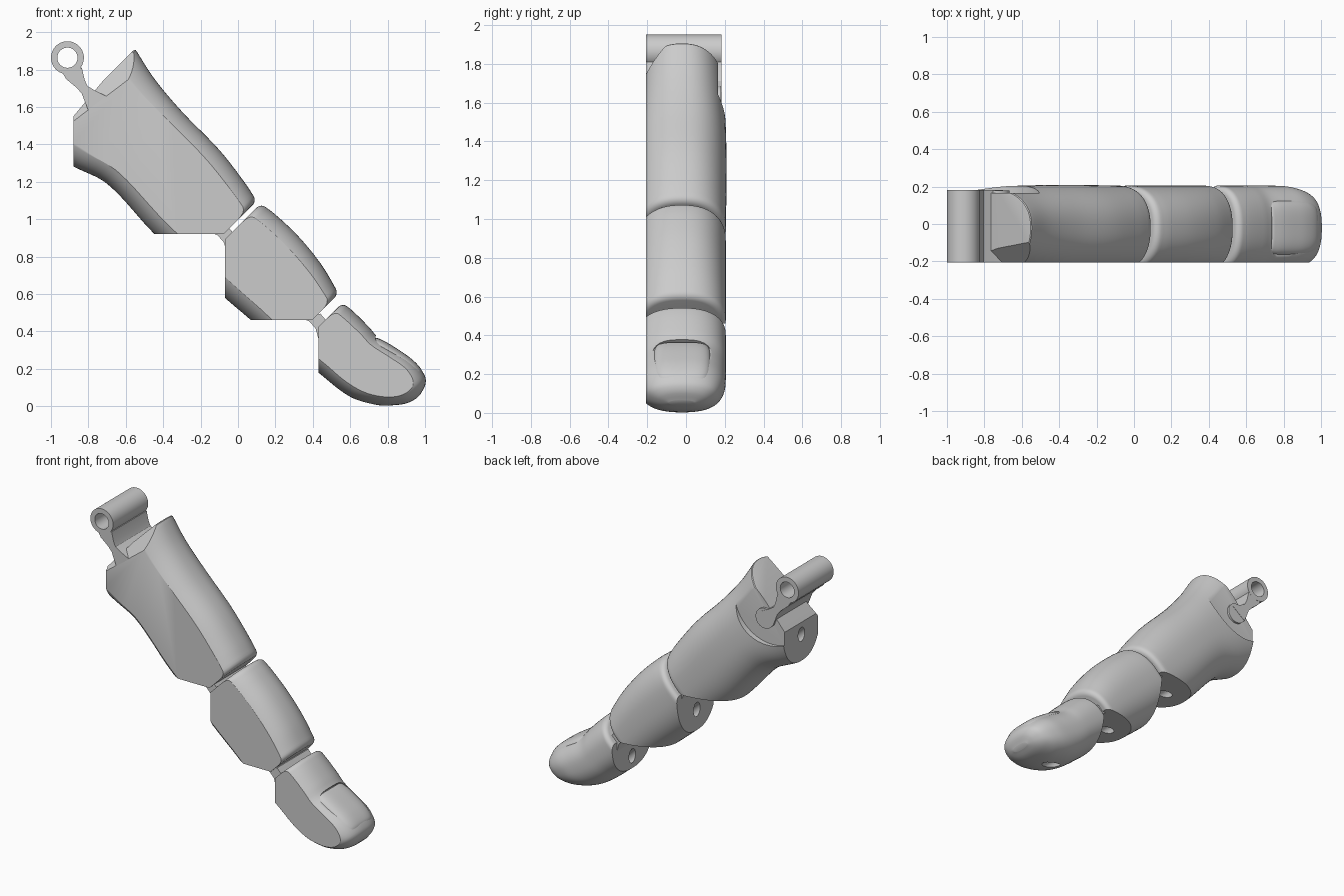
import bpy, bmesh, math
from mathutils import Vector

if "Cube" in bpy.data.objects:
    bpy.data.objects.remove(bpy.data.objects["Cube"])

R2 = math.sqrt(2)
YC = -0.02
grey = bpy.data.materials.new("light grey plastic")
grey.diffuse_color = (0.6, 0.6, 0.6, 1)
grey.use_nodes = True
grey.node_tree.nodes["Principled BSDF"].inputs["Base Color"].default_value = grey.diffuse_color


def world(u, y, v):
    """u runs down along the finger, v towards the back of the finger."""
    return Vector(((u + v) / R2, y, (v - u) / R2))


def curve(pts, u):
    """Smooth curve through (u, value) points."""
    n = len(pts)
    u = min(max(u, pts[0][0]), pts[-1][0])
    i = next(k for k in range(n - 1) if u <= pts[k + 1][0])

    def slope(k):
        a, b = pts[max(k - 1, 0)], pts[min(k + 1, n - 1)]
        return (b[1] - a[1]) / (b[0] - a[0])
    (a, p), (b, q) = pts[i], pts[i + 1]
    h = b - a
    t = (u - a) / h
    return (p * (2*t**3 - 3*t*t + 1) + slope(i) * h * (t**3 - 2*t*t + t)
            + q * (3*t*t - 2*t**3) + slope(i + 1) * h * (t**3 - t*t))


def finish(name, bm):
    bmesh.ops.recalc_face_normals(bm, faces=bm.faces[:])
    me = bpy.data.meshes.new(name)
    bm.to_mesh(me)
    bm.free()
    me.materials.append(grey)
    ob = bpy.data.objects.new(name, me)
    bpy.context.collection.objects.link(ob)
    return ob


def loft(name, top, bottom, width, cuts=(), r0=0.03, r1=0.03,
         front=0.23, back=0.225, power=2.35, n=72, steps=36):
    """Rounded body between two outlines, trimmed by planes (point, normal)."""
    bm = bmesh.new()
    u0, u1 = top[0][0], top[-1][0]
    rings = []
    for k in range(steps + 1):
        f = 0.5 - 0.5 * math.cos(math.pi * k / steps)
        u = u0 + (u1 - u0) * f
        inset = 0
        for r, d in ((r0, u - u0), (r1, u1 - u)):
            if r and d < r:
                inset += r * (1 - math.sqrt(max(0, 1 - ((r - d) / r) ** 2)))
        hi, lo = curve(top, u), curve(bottom, u)
        mid, half = (hi + lo) / 2, (hi - lo) / 2 - inset
        w = curve(width, u)
        ring = []
        for j in range(n):
            a = 2 * math.pi * j / n
            c, s = math.cos(a), math.sin(a)
            side = (back if c > 0 else front) * w - inset
            y = YC + side * math.copysign(abs(c) ** (2 / power), c)
            v = mid + half * math.copysign(abs(s) ** (2 / power), s)
            ring.append(bm.verts.new(world(u, y, v)))
        rings.append(ring)
    for a, b in zip(rings, rings[1:]):
        for j in range(n):
            bm.faces.new((a[j], a[(j + 1) % n], b[(j + 1) % n], b[j]))
    bm.faces.new(rings[0])
    bm.faces.new(rings[-1])
    for co, no in cuts:
        res = bmesh.ops.bisect_plane(bm, geom=bm.verts[:] + bm.edges[:] + bm.faces[:], dist=1e-5,
                                     plane_co=co, plane_no=no, clear_outer=True)
        edges = [e for e in res["geom_cut"] if isinstance(e, bmesh.types.BMEdge)]
        if edges:
            bmesh.ops.edgeloop_fill(bm, edges=edges)
    return finish(name, bm)


def prism(name, pts, y0, y1):
    """Extrude an (x, z) outline along y."""
    bm = bmesh.new()
    a = [bm.verts.new((x, y0, z)) for x, z in pts]
    b = [bm.verts.new((x, y1, z)) for x, z in pts]
    bm.faces.new(a)
    bm.faces.new(b)
    for i in range(len(pts)):
        j = (i + 1) % len(pts)
        bm.faces.new((a[i], a[j], b[j], b[i]))
    return finish(name, bm)


def circle(cx, cz, r, n=40):
    return [(cx + r * math.cos(2 * math.pi * i / n), cz + r * math.sin(2 * math.pi * i / n))
            for i in range(n)]


def cut(ob, cutter):
    m = ob.modifiers.new("cut", 'BOOLEAN')
    m.operation = 'DIFFERENCE'
    m.solver = 'EXACT'
    m.object = cutter
    bpy.context.view_layer.objects.active = ob
    bpy.ops.object.modifier_apply(modifier=m.name)


FRONT = ((0, -0.205, 0), (0, -1, 0))


def left(x):
    return ((x, 0, 0), (-1, 0, 0))


def under(z):
    return ((0, 0, z), (0, 0, -1))


# Base segment, with a bevelled front edge at its upper end
bevel_no = world(-1, -1, 0.137)
base = loft("base_segment",
            [(-1.74, .962), (-1.556, .922), (-1.329, .902), (-1.04, .898), (-.827, .872), (-.705, .847)],
            [(-1.74, .22), (-1.53, .283), (-1.336, .346), (-.97, .335), (-.705, .35)],
            [(-1.74, .97), (-1.2, 1.02), (-.705, 1)],
            [FRONT, left(-.88), under(.92), (world(-1.669, -.205, .679), bevel_no),
             ((-.88, 0, 1.55), (-.06, 0, .05))], r0=0.012)

# Middle segment
middle = loft("middle_segment",
              [(-.68, .852), (-.58, .866), (-.403, .870), (-.212, .849), (-.045, .806)],
              [(-.68, .35), (-.46, .36), (-.27, .375), (-.045, .39)],
              [(-.68, 1), (-.045, 1)], [FRONT, left(-.07), under(.46)])

# Fingertip
tip = loft("fingertip",
           [(.005, .787), (.085, .794), (.198, .794), (.27, .79), (.382, .815), (.502, .835),
            (.594, .82), (.63, .785), (.645, .735)],
           [(.005, .41), (.17, .43), (.389, .46), (.527, .534), (.6, .61), (.63, .655), (.645, .70)],
           [(.005, 1), (.4, 1), (.5, .96), (.59, .8), (.63, .55), (.645, .3)],
           [FRONT, left(.43)], r1=0, steps=48)

# Tendon channel through all segments
bm = bmesh.new()
ends = []
for u, v in ((-2, .40), (1, .53)):
    ends.append([bm.verts.new(world(u, YC + .036 * math.cos(2 * math.pi * i / 24),
                                    v + .036 * math.sin(2 * math.pi * i / 24))) for i in range(24)])
for i in range(24):
    j = (i + 1) % 24
    bm.faces.new((ends[0][i], ends[0][j], ends[1][j], ends[1][i]))
bm.faces.new(ends[0])
bm.faces.new(ends[1])
channel = finish("channel_cutter", bm)

# Recess on the far side of the base segment
recess = prism("recess_cutter", circle(-.78, 1.73, .29, 64), .165, .4)

# Nail pocket: rounded outline with a sloping floor
bm = bmesh.new()
lo, hi = [], []
for i in range(48):
    a = 2 * math.pi * i / 48
    c, s = [math.copysign(abs(q) ** 0.45, q) for q in (math.cos(a), math.sin(a))]
    u, y = .415 + .16 * c, YC + .155 * s
    lo.append(bm.verts.new(world(u, y, .75 + .28 * (u - .255))))
    hi.append(bm.verts.new(world(u, y, 1.0)))
for i in range(48):
    j = (i + 1) % 48
    bm.faces.new((lo[i], lo[j], hi[j], hi[i]))
bm.faces.new(lo)
bm.faces.new(hi)
pocket = finish("nail_pocket_cutter", bm)

for ob in (base, middle, tip):
    cut(ob, channel)
cut(base, recess)
cut(tip, pocket)
for ob in (channel, recess, pocket):
    bpy.data.objects.remove(ob)

# Nail
nail = loft("nail",
            [(.26, .782), (.32, .803), (.40, .822), (.48, .835), (.55, .833), (.585, .815)],
            [(.26, .66), (.585, .7)],
            [(.26, .93), (.32, 1), (.5, 1), (.585, .85)],
            front=.147, back=.147, power=3.2, r0=.015, r1=.01)

# Flexible webs between the segments
webs = []
for name, dx, dz in (("upper_hinge_web", 0, 0), ("lower_hinge_web", .49, -.46)):
    pts = [(-.14, .925), (-.05, .955), (-.02, .92), (-.06, .82), (-.075, .875), (-.11, .915)]
    webs.append(prism(name, [(x + dx, z + dz) for x, z in pts], -.195, .15))

# Mounting strap: tube, neck and locking bulb
strap = prism("mounting_strap",
              [(-.945, 1.795), (-.92, 1.75), (-.86, 1.70), (-.835, 1.67), (-.80, 1.58), (-.70, 1.655),
               (-.76, 1.685), (-.805, 1.712), (-.82, 1.745), (-.835, 1.81), (-.88, 1.80)], -.205, .182)
bore = prism("bore_cutter", circle(-.912, 1.863, .054), -.4, .4)
tube = prism("mounting_tube", circle(-.912, 1.863, .088, 48), -.205, .183)
cut(tube, bore)
cut(strap, bore)
bpy.data.objects.remove(bore)
bulb = prism("locking_bulb", circle(-.735, 1.615, .07), -.1, .18)

# Smooth shading with crisp edges
bpy.ops.object.select_all(action='DESELECT')
for ob in (base, middle, tip, nail, strap, tube, bulb, *webs):
    ob.select_set(True)
bpy.context.view_layer.objects.active = base
bpy.ops.object.shade_smooth_by_angle(angle=math.radians(30))
